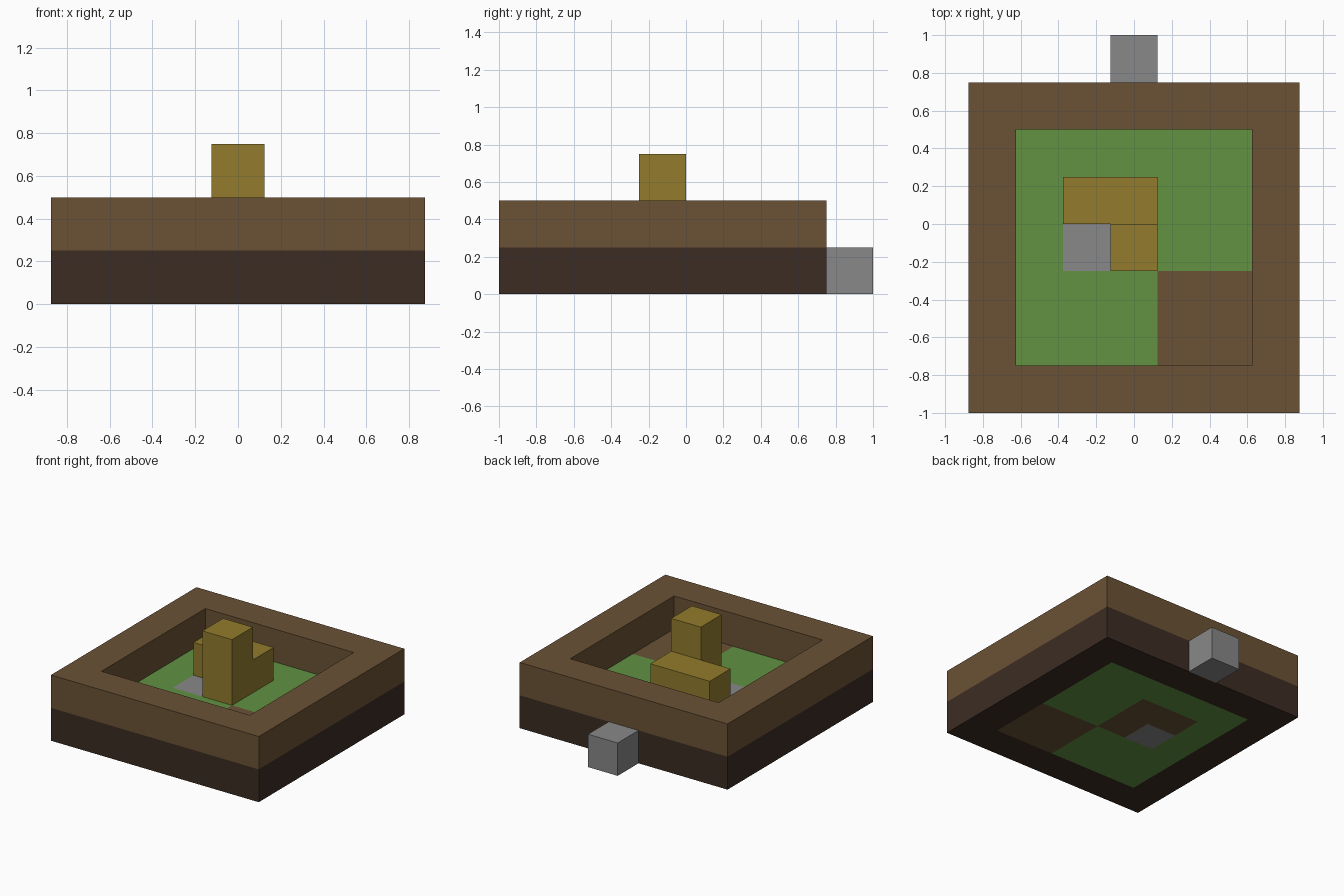
import bpy
import bmesh
from mathutils import Vector

if "Cube" in bpy.data.objects:
    bpy.data.objects.remove(bpy.data.objects["Cube"], do_unlink=True)

CELL = 0.25

# Floor plans, bottom layer first; each plan runs from back to front, left to right
LAYERS = [
    ["   k   ",
     "ddddddd",
     "dgggggd",
     "dguuggd",
     "dgpuggd",
     "dgggssd",
     "dgggssd",
     "ddddddd"],
    ["       ",
     "wwwwwww",
     "w     w",
     "w yy  w",
     "w  y  w",
     "w     w",
     "w     w",
     "wwwwwww"],
    ["", "", "", "", "   y"],
]


def make_material(name, rgb):
    linear = [((c / 255 + 0.055) / 1.055) ** 2.4 for c in rgb] + [1.0]
    mat = bpy.data.materials.new(name)
    mat.use_nodes = True
    mat.diffuse_color = linear
    mat.node_tree.nodes["Principled BSDF"].inputs["Base Color"].default_value = linear
    return mat


dark = make_material("dark_earth", (60, 44, 35))
brown = make_material("brown_earth", (107, 82, 53))
green = make_material("grass_green", (98, 146, 66))
grey = make_material("stone_grey", (136, 136, 136))
yellow = make_material("ochre_yellow", (147, 124, 45))

# Letter on the plans -> part name and colour
PARTS = {
    "d": ("base_border", dark),
    "w": ("wall_rim", brown),
    "g": ("lawn", green),
    "s": ("soil_corner", brown),
    "u": ("pillar_footing", brown),
    "p": ("paving_stone", grey),
    "k": ("back_step", grey),
    "y": ("stepped_pillar", yellow),
}


def cells_of(letter):
    return {(x, y, z)
            for z, plan in enumerate(LAYERS)
            for y, row in enumerate(plan)
            for x, mark in enumerate(row) if mark == letter}


def build_part(letter, name, mat):
    """Join the cells of one part into a closed shell without inner faces."""
    cells = cells_of(letter)
    half = CELL / 2
    bm = bmesh.new()
    for x, y, z in cells:
        centre = Vector((x - 3, 3.5 - y, z + 0.5)) * CELL
        for axis in range(3):
            for sign in (-1, 1):
                n = Vector((0, 0, 0))
                n[axis] = sign
                # Plan rows run towards the front, so y counts backwards
                if (x + int(n.x), y - int(n.y), z + int(n.z)) in cells:
                    continue
                t = n.yzx
                b = n.cross(t)
                corners = [centre + half * (n + i * t + j * b)
                           for i, j in ((1, 1), (-1, 1), (-1, -1), (1, -1))]
                bm.faces.new([bm.verts.new(c) for c in corners])
    bmesh.ops.remove_doubles(bm, verts=bm.verts[:], dist=0.001)
    bmesh.ops.dissolve_limit(bm, angle_limit=0.01, verts=bm.verts[:], edges=bm.edges[:])
    mesh = bpy.data.meshes.new(name)
    bm.to_mesh(mesh)
    bm.free()
    mesh.materials.append(mat)
    bpy.context.collection.objects.link(bpy.data.objects.new(name, mesh))


for letter, (name, mat) in PARTS.items():
    build_part(letter, name, mat)
